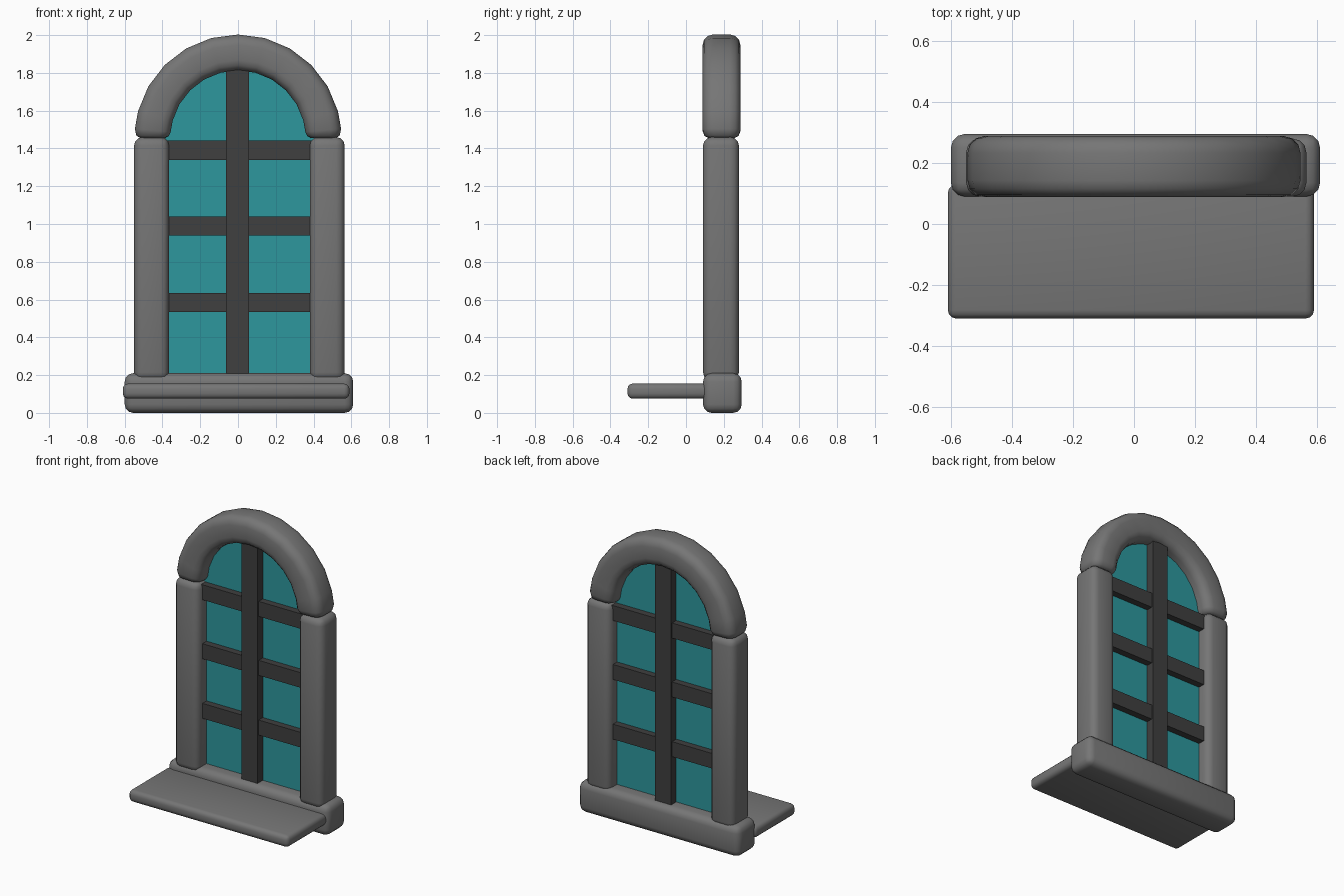
import bpy, bmesh, math
from math import sin, cos, pi, radians

cube = bpy.data.objects.get("Cube")
if cube:
    bpy.data.objects.remove(cube, do_unlink=True)


def material(name, rgb):
    m = bpy.data.materials.new(name)
    m.use_nodes = True
    m.diffuse_color = (*rgb, 1)
    m.node_tree.nodes["Principled BSDF"].inputs["Base Color"].default_value = (*rgb, 1)
    return m


STONE = material("grey stone", (0.18, 0.18, 0.18))
FRAME = material("dark frame", (0.05, 0.05, 0.05))
GLASS = material("teal glass", (0.026, 0.31, 0.34))


def add_object(name, bm, mat, smooth=False):
    bmesh.ops.recalc_face_normals(bm, faces=bm.faces)
    mesh = bpy.data.meshes.new(name)
    bm.to_mesh(mesh)
    bm.free()
    mesh.materials.append(mat)
    ob = bpy.data.objects.new(name, mesh)
    bpy.context.collection.objects.link(ob)
    if smooth:
        bpy.ops.object.select_all(action="DESELECT")
        ob.select_set(True)
        bpy.context.view_layer.objects.active = ob
        bpy.ops.object.shade_smooth_by_angle(angle=radians(50))
    return ob


def box(name, xs, ys, zs, mat, bevel=0.0):
    """Box between limits on each axis, with optionally rounded edges."""
    bm = bmesh.new()
    bmesh.ops.create_cube(bm, size=1)
    for v in bm.verts:
        v.co = [(a + b) / 2 + c * (b - a) for c, (a, b) in zip(v.co, (xs, ys, zs))]
    if bevel:
        bmesh.ops.bevel(bm, geom=bm.edges[:], offset=bevel, segments=3,
                        profile=0.5, affect="EDGES")
    return add_object(name, bm, mat, bevel > 0)


# Stone sill, projecting ledge and side posts
box("sill", (-0.6, 0.61), (0.09, 0.295), (0, 0.21), STONE, 0.045)
box("ledge", (-0.61, 0.59), (-0.31, 0.13), (0.075, 0.155), STONE, 0.028)
box("right_post", (-0.55, -0.365), (0.09, 0.28), (0.17, 1.46), STONE, 0.045)
box("left_post", (0.38, 0.565), (0.09, 0.28), (0.17, 1.46), STONE, 0.045)

# Stone arch: rounded section swept over a half circle, ends tucked in
SPRING, MID_R, MID_Y = 1.455, 0.453, 0.188
HALF_R, HALF_Y, CORNER = 0.095, 0.1, 0.055
section = []
for quarter, (sr, sy) in enumerate(((1, 1), (-1, 1), (-1, -1), (1, -1))):
    for step in range(4):
        a = (quarter + step / 3) * pi / 2
        section.append((sr * (HALF_R - CORNER) + CORNER * cos(a),
                        sy * (HALF_Y - CORNER) + CORNER * sin(a)))

SEGMENTS = 12
stations = [(0, 0.68), (0.025, 0.9), (0.09, 1)]
stations += [(pi * i / SEGMENTS, 1) for i in range(1, SEGMENTS)]
stations += [(pi - a, s) for a, s in reversed(stations[:3])]
bm = bmesh.new()
rings = [[bm.verts.new(((MID_R + r * s) * cos(a), MID_Y + y * s,
                        SPRING + (MID_R + r * s) * sin(a)))
          for r, y in section] for a, s in stations]
for one, two in zip(rings, rings[1:]):
    for i in range(len(section)):
        j = (i + 1) % len(section)
        bm.faces.new((one[i], one[j], two[j], two[i]))
bm.faces.new(rings[0])
bm.faces.new(rings[-1])
add_object("arch", bm, STONE, True)

# Glass pane with a round head
bm = bmesh.new()
outline = [(-0.44, 0.12), (0.44, 0.12)]
outline += [(0.44 * cos(pi * i / 16), SPRING + 0.44 * sin(pi * i / 16)) for i in range(17)]
pane = bm.faces.new([bm.verts.new((x, 0.185, z)) for x, z in outline])
extruded = bmesh.ops.extrude_face_region(bm, geom=[pane])["geom"]
for v in extruded:
    if isinstance(v, bmesh.types.BMVert):
        v.co.y += 0.01
add_object("glass_pane", bm, GLASS)

# Dark upright and crossbars
box("upright_bar", (-0.063, 0.057), (0.13, 0.25), (0.15, 1.85), FRAME)
for name, z in (("lower", 0.585), ("middle", 0.99), ("upper", 1.39)):
    box(name + "_crossbar", (-0.42, 0.42), (0.14, 0.24), (z - 0.051, z + 0.051), FRAME)
